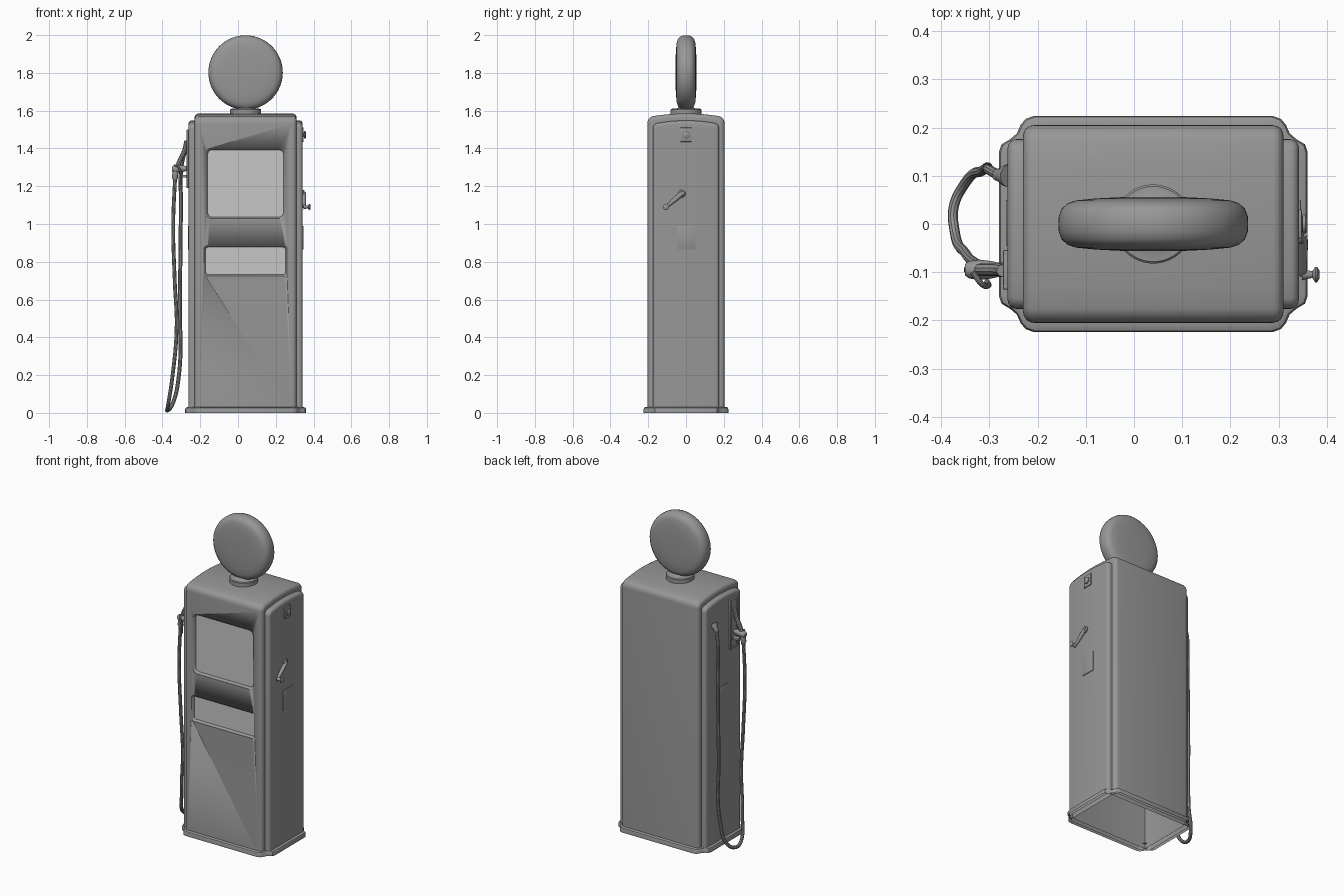
import bpy, bmesh, math
from mathutils import Vector

old = bpy.data.objects.get("Cube")
if old:
    bpy.data.objects.remove(old, do_unlink=True)

CX = 0.04  # cabinet centre line


def material(name, value):
    m = bpy.data.materials.new(name)
    m.use_nodes = True
    col = (value, value, value, 1)
    m.diffuse_color = col
    m.node_tree.nodes["Principled BSDF"].inputs["Base Color"].default_value = col
    return m


GREY = material("mid grey", 0.31)
PALE = material("pale glass grey", 0.57)


def activate(ob):
    bpy.ops.object.select_all(action='DESELECT')
    ob.select_set(True)
    bpy.context.view_layer.objects.active = ob


def smooth(ob):
    activate(ob)
    bpy.ops.object.shade_smooth_by_angle(angle=math.radians(35))


def finish(name, bm, mat=GREY):
    bmesh.ops.recalc_face_normals(bm, faces=bm.faces)
    me = bpy.data.meshes.new(name)
    bm.to_mesh(me)
    bm.free()
    ob = bpy.data.objects.new(name, me)
    bpy.context.collection.objects.link(ob)
    me.materials.append(mat)
    smooth(ob)
    return ob


def loft(bm, rings, caps=(True, True)):
    """Skin a list of equal point loops."""
    loops = [[bm.verts.new(p) for p in ring] for ring in rings]
    n = len(loops[0])
    for a, b in zip(loops, loops[1:]):
        for i in range(n):
            bm.faces.new((a[i], a[(i + 1) % n], b[(i + 1) % n], b[i]))
    for use, loop in zip(caps, (loops[0], loops[-1])):
        if use:
            bm.faces.new(loop)


def turned(name, profile, origin, axis, sides=32):
    """Round part from (radius, distance) pairs along an axis."""
    rot = Vector((0, 0, 1)).rotation_difference(Vector(axis))
    bm = bmesh.new()
    rings = []
    for r, h in profile:
        rings.append([Vector(origin) + rot @ Vector((r * math.cos(2 * math.pi * i / sides),
                      r * math.sin(2 * math.pi * i / sides), h)) for i in range(sides)])
    loft(bm, rings)
    return finish(name, bm)


def box(name, lo, hi, bevel=0.003):
    bm = bmesh.new()
    bmesh.ops.create_cube(bm, size=1)
    for v in bm.verts:
        v.co = [a + (b - a) * (c + 0.5) for a, b, c in zip(lo, hi, v.co)]
    bmesh.ops.bevel(bm, geom=bm.edges[:], offset=bevel, segments=2, profile=0.5, affect='EDGES')
    return finish(name, bm)


def tube(name, points, radius, cyclic=False):
    cu = bpy.data.curves.new(name, 'CURVE')
    cu.dimensions = '3D'
    cu.bevel_depth = radius
    cu.bevel_resolution = 3
    cu.use_fill_caps = True
    cu.resolution_u = 10
    sp = cu.splines.new('BEZIER')
    sp.bezier_points.add(len(points) - 1)
    for bp, p in zip(sp.bezier_points, points):
        bp.co = p
        bp.handle_left_type = bp.handle_right_type = 'AUTO'
    ob = bpy.data.objects.new(name, cu)
    bpy.context.collection.objects.link(ob)
    cu.materials.append(GREY)
    activate(ob)
    bpy.ops.object.convert(target='MESH')
    smooth(bpy.context.view_layer.objects.active)


def cabinet_shell(name, x0, x1, hy, top, corner, rounding):
    """Domed side profile run along x, with rounded end edges."""
    crown = 0.014
    reach = math.radians(75)
    zc = top - crown - corner * math.sin(reach)
    half = [(hy, 0)]
    for i in range(7):
        a = reach * i / 6
        half.append((hy - corner + corner * math.cos(a), zc + corner * math.sin(a)))
    ys = half[-1][0]
    half += [(ys * t, top - crown * t * t) for t in (0.75, 0.5, 0.25)]
    prof = half + [(0, top)] + [(-y, z) for y, z in reversed(half)]
    bm = bmesh.new()
    loft(bm, [[(x, y, z) for y, z in prof] for x in (x0, x1)])
    bmesh.ops.recalc_face_normals(bm, faces=bm.faces)
    ends = [e for e in bm.edges if e.calc_face_angle(0) > 1.0
            and max(v.co.z for v in e.verts) > 0.01]
    bmesh.ops.bevel(bm, geom=ends, offset=rounding, segments=4, profile=0.5, affect='EDGES')
    return finish(name, bm)


def open_bottom(ob):
    bm = bmesh.new()
    bm.from_mesh(ob.data)
    floor = [f for f in bm.faces if f.normal.z < -0.9 and f.calc_center_median().z < 0.01]
    bmesh.ops.delete(bm, geom=floor, context='FACES')
    bm.to_mesh(ob.data)
    bm.free()


def rounded_rect(cx, cz, hx, hz, r, y):
    pts = []
    for q, (sx, sz) in enumerate(((1, 1), (-1, 1), (-1, -1), (1, -1))):
        for i in range(6):
            a = math.pi / 2 * (q + i / 5)
            pts.append((cx + sx * (hx - r) + r * math.cos(a), y, cz + sz * (hz - r) + r * math.sin(a)))
    return pts


# Cabinet with two recessed windows on the front
body = cabinet_shell("cabinet_body", -0.23, 0.31, 0.205, 1.585, 0.04, 0.022)
for cz, hx, hz, r in ((1.215, 0.21, 0.187, 0.03), (0.805, 0.22, 0.081, 0.018)):
    bm = bmesh.new()
    loft(bm, [rounded_rect(CX, cz, hx - d, hz - d, r - d / 2, y)
              for y, d in ((-0.25, 0), (-0.203, 0), (-0.198, 0.005), (-0.188, 0.009))])
    cutter = finish("window_cutter", bm)
    cutter.hide_render = True
    mod = body.modifiers.new("window", 'BOOLEAN')
    mod.operation = 'DIFFERENCE'
    mod.solver = 'EXACT'
    mod.object = cutter
    activate(body)
    bpy.ops.object.modifier_apply(modifier=mod.name)
    bpy.data.objects.remove(cutter, do_unlink=True)
open_bottom(body)
body.data.materials.clear()
body.data.materials.append(GREY)
body.data.materials.append(PALE)
for f in body.data.polygons:
    f.material_index = int(f.normal.y < -0.99 and -0.2 < f.center.y < -0.18)

# Narrower block that forms both side panels
panels = cabinet_shell("side_panels", -0.262, 0.342, 0.176, 1.548, 0.03, 0.018)
open_bottom(panels)

# Plinth with notched corners
quarter = [(0.32, 0.15), (0.315, 0.165), (0.297, 0.176), (0.283, 0.188), (0.275, 0.206),
           (0.265, 0.218), (0.248, 0.224)]
outline = []
for sx, sy in ((1, 1), (-1, 1), (-1, -1), (1, -1)):
    part = [(sx * x, sy * y) for x, y in quarter]
    outline += part if sx * sy > 0 else part[::-1]
bm = bmesh.new()
loft(bm, [[(CX + x * s, y * s, z) for x, y in outline]
          for s, z in ((1, 0), (1, 0.02), (0.99, 0.027), (0.97, 0.03), (0.9, 0.03))], (False, False))
finish("plinth", bm)

# Round sign and its collar
rim = [(0.06, 0.056), (0.12, 0.053), (0.16, 0.049), (0.178, 0.043), (0.19, 0.032), (0.196, 0.016)]
disc = [(r, -h) for r, h in rim] + [(0.197, 0)] + [(r, h) for r, h in reversed(rim)]
turned("round_sign", disc, (CX, 0, 1.802), (0, 1, 0), 64)
turned("sign_collar", [(0.082, 1.575), (0.082, 1.606), (0.078, 1.61), (0.05, 1.611),
                       (0.04, 1.618), (0.045, 1.635)], (CX, 0, 0), (0, 0, 1), 48)

# Service plates on both sides
for side, x in (("left", 0.342), ("right", -0.262)):
    box(side + "_service_plate", (x - 0.004, -0.045, 0.865), (x + 0.004, 0.05, 0.99), 0.001)

# Lock and crank on the left side
box("lock_plate", (0.335, -0.03, 1.435), (0.348, 0.03, 1.51), 0.002)
turned("lock_knob", [(0.012, 0), (0.012, 0.008), (0.02, 0.01), (0.02, 0.016), (0.014, 0.02)],
       (0.34, 0, 1.472), (1, 0, 0), 24)
turned("crank_hub", [(0.02, 0), (0.02, 0.01), (0.014, 0.015)], (0.338, -0.022, 1.16), (1, 0, 0), 24)
arm_start, arm_end = Vector((0.347, -0.02, 1.162)), Vector((0.35, -0.105, 1.09))
arm = arm_end - arm_start
turned("crank_arm", [(0.013, 0), (0.013, arm.length * 0.3), (0.008, arm.length)],
       arm_start, arm.normalized(), 16)
turned("crank_handle", [(0.012, 0), (0.009, 0.012), (0.007, 0.022), (0.016, 0.028), (0.016, 0.032),
                        (0.008, 0.037)], (0.348, -0.105, 1.09), (1, 0, 0), 24)

# Nozzle cradle on the right side
box("cradle_plate", (-0.266, -0.135, 1.19), (-0.258, -0.055, 1.5), 0.001)
for i, y in enumerate((-0.13, -0.06)):
    box("cradle_rail_%d" % i, (-0.272, y - 0.006, 1.19), (-0.26, y + 0.006, 1.5))
for i, z in enumerate((1.196, 1.494)):
    box("cradle_end_%d" % i, (-0.272, -0.136, z - 0.006), (-0.26, -0.054, z + 0.006))
box("cradle_hook", (-0.305, -0.11, 1.245), (-0.26, -0.08, 1.26))

# Nozzle
turned("nozzle_body", [(0.012, 0), (0.018, 0.008), (0.021, 0.03), (0.018, 0.055), (0.012, 0.08)],
       (-0.35, -0.095, 1.29), (1, 0, 0.05), 24)
turned("nozzle_grip", [(0.012, 0), (0.016, 0.01), (0.016, 0.05), (0.012, 0.07)],
       (-0.335, -0.095, 1.235), (0.1, 0, 1), 24)
tube("nozzle_spout", [(-0.325, -0.095, 1.29), (-0.306, -0.095, 1.34), (-0.283, -0.095, 1.39),
                      (-0.272, -0.097, 1.44)], 0.013)
tube("nozzle_lever", [(-0.335, -0.1, 1.31), (-0.315, -0.125, 1.3), (-0.302, -0.127, 1.26),
                      (-0.305, -0.12, 1.21)], 0.006)

# Hose and its wall fitting
turned("hose_fitting", [(0.024, 0), (0.023, 0.01), (0.016, 0.025), (0.012, 0.045)],
       (-0.258, 0.1, 1.41), (-0.6, 0.05, -0.8), 24)
tube("hose", [(-0.333, -0.095, 1.25), (-0.343, -0.095, 1.0), (-0.335, -0.09, 0.7),
              (-0.325, -0.085, 0.45), (-0.35, -0.06, 0.17), (-0.372, -0.015, 0.03),
              (-0.374, 0.035, 0.013), (-0.35, 0.085, 0.04), (-0.315, 0.11, 0.18),
              (-0.308, 0.115, 0.6), (-0.302, 0.115, 1.1), (-0.3, 0.112, 1.3),
              (-0.282, 0.102, 1.385)], 0.0105)
